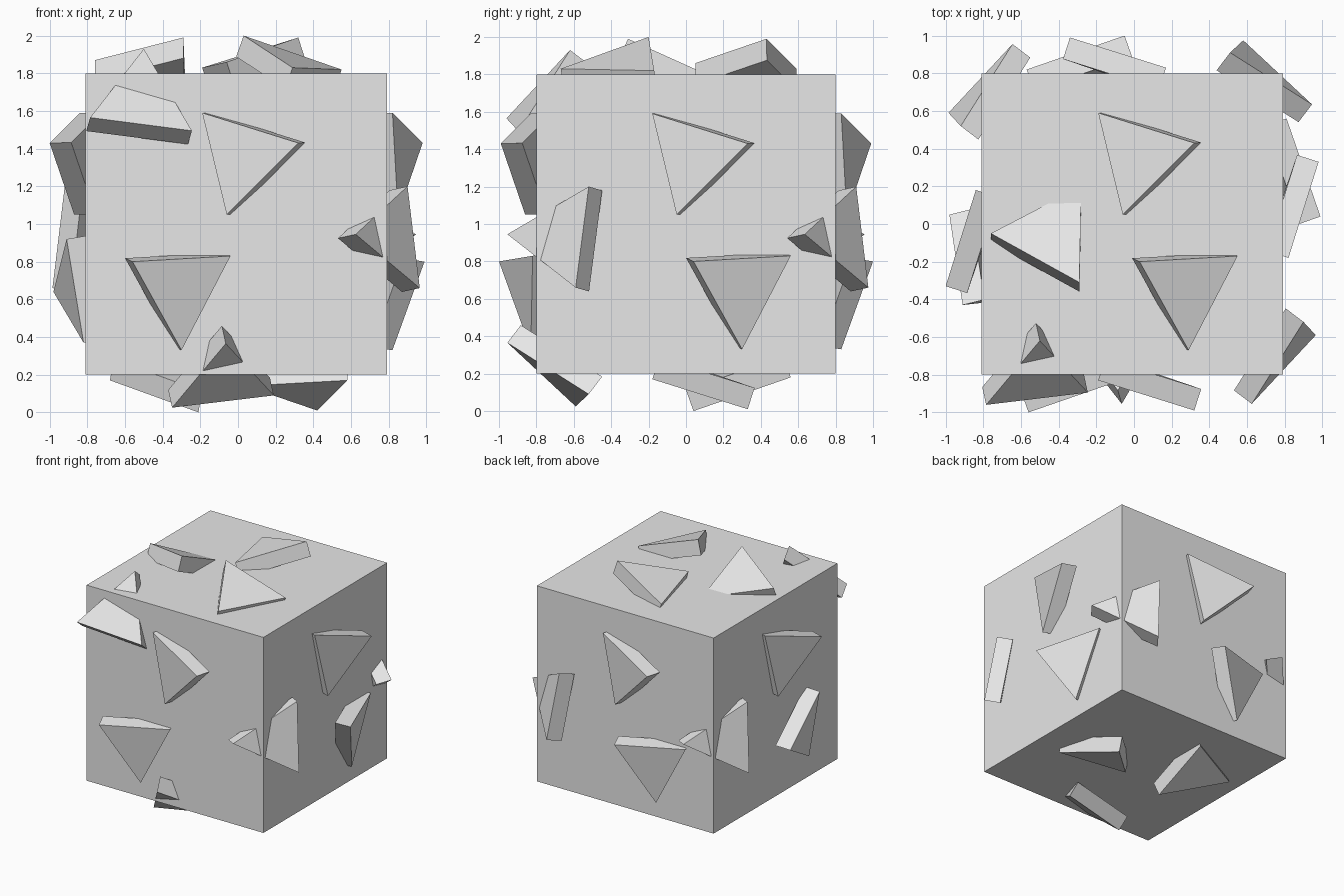
import bpy
import bmesh
from mathutils import Vector

old = bpy.data.objects.get("Cube")
if old:
    bpy.data.objects.remove(old, do_unlink=True)

CENTRE = Vector((-0.01, 0, 1))
HALF = 0.8
THICK = 0.12

grey = bpy.data.materials.new("plain_grey")
grey.use_nodes = True
grey.diffuse_color = (0.8, 0.8, 0.8, 1)
grey.node_tree.nodes["Principled BSDF"].inputs["Base Color"].default_value = (0.8, 0.8, 0.8, 1)


def add_object(name, bm):
    bmesh.ops.recalc_face_normals(bm, faces=bm.faces)
    mesh = bpy.data.meshes.new(name)
    bm.to_mesh(mesh)
    bm.free()
    mesh.materials.append(grey)
    obj = bpy.data.objects.new(name, mesh)
    bpy.context.scene.collection.objects.link(obj)
    return obj


def add_chip(name, corners, across, up):
    """Tilted triangular slab; corners are (across, up, height) on one side of the block."""
    out = across.cross(up)
    top = [CENTRE + across * u + up * v + out * (HALF + h) for u, v, h in corners]
    normal = (top[1] - top[0]).cross(top[2] - top[0]).normalized()
    if normal.dot(out) < 0:
        normal.negate()
    bm = bmesh.new()
    face = bm.faces.new([bm.verts.new(p) for p in top])
    grown = bmesh.ops.extrude_face_region(bm, geom=[face], use_keep_orig=True)
    moved = [g for g in grown["geom"] if isinstance(g, bmesh.types.BMVert)]
    bmesh.ops.translate(bm, verts=moved, vec=-normal * THICK)
    add_object(name, bm)


# Main block
bm = bmesh.new()
bmesh.ops.create_cube(bm, size=2 * HALF)
add_object("block", bm).location = CENTRE

# Chip placements on a side
upper = [(-0.18, 0.59, 0.03), (0.33, 0.43, 0.19), (-0.05, 0.05, 0.06)]
lower = [(0.04, -0.2, 0.2), (0.56, -0.17, 0.02), (0.3, -0.67, 0.03)]
edge = [(-0.52, 0.2, 0.11), (-0.59, -0.34, 0.175), (-0.955, -0.055, -0.165)]
lower_shifted = [(u - 0.59, v, h) for u, v, h in lower]
edge_turned = [(v - 0.435, -u - 0.025, h - 0.015) for u, v, h in edge]
lower_turned = [(0.43, -0.08, 0.1), (-0.05, -0.36, 0.17), (0.42, -0.63, 0.01)]
edge_flat = [(-0.75, -0.05, 0.07), (-0.27, 0.2, -0.04), (-0.28, -0.31, 0.19)]

X, Y, Z = Vector((1, 0, 0)), Vector((0, 1, 0)), Vector((0, 0, 1))
sides = {
    "front": (X, Z, lower_shifted, edge_turned),
    "left": (Y, Z, lower, edge),
    "back": (-X, Z, lower, edge),
    "right": (-Y, Z, lower_turned, edge),
    "top": (X, Y, lower, edge_flat),
    "bottom": (Y, X, lower, edge),
}

# Three chips on every side
for side, (across, up, second, third) in sides.items():
    add_chip(side + "_upper_chip", upper, across, up)
    add_chip(side + "_lower_chip", second, across, up)
    add_chip(side + "_edge_chip", third, across, up)
